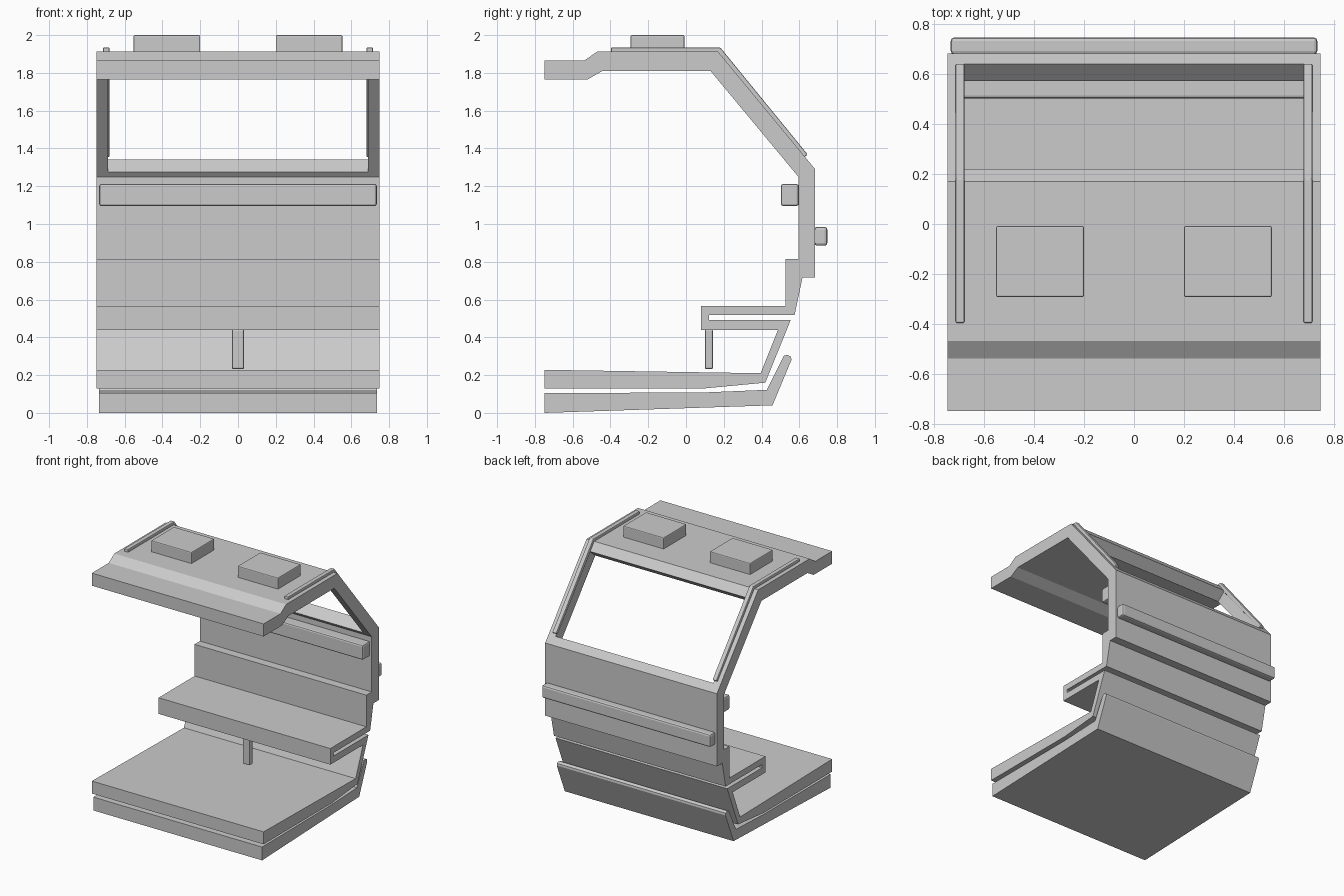
import bpy
import bmesh

if "Cube" in bpy.data.objects:
    bpy.data.objects.remove(bpy.data.objects["Cube"], do_unlink=True)

# One plain grey material
GREY = (0.6, 0.6, 0.6, 1.0)
grey = bpy.data.materials.new("light_grey")
grey.use_nodes = True
grey.diffuse_color = GREY
grey.node_tree.nodes["Principled BSDF"].inputs["Base Color"].default_value = GREY


def prism(name, profile, x0, x1, bevel=0.0, segments=2):
    """Extrude a side profile of (y, z) points from x0 to x1."""
    bm = bmesh.new()
    face = bm.faces.new([bm.verts.new((x0, y, z)) for y, z in profile])
    moved = bmesh.ops.extrude_face_region(bm, geom=[face])["geom"]
    verts = [v for v in moved if isinstance(v, bmesh.types.BMVert)]
    bmesh.ops.translate(bm, verts=verts, vec=(x1 - x0, 0, 0))
    bmesh.ops.recalc_face_normals(bm, faces=bm.faces)
    if bevel:
        bmesh.ops.bevel(bm, geom=bm.edges[:], offset=bevel, segments=segments,
                        profile=0.5, affect='EDGES', clamp_overlap=True)
    mesh = bpy.data.meshes.new(name)
    bm.to_mesh(mesh)
    bm.free()
    mesh.materials.append(grey)
    obj = bpy.data.objects.new(name, mesh)
    bpy.context.collection.objects.link(obj)
    return obj


def box(name, x, y, z, bevel):
    """Bevelled box from its (min, max) ranges."""
    outline = [(y[0], z[0]), (y[1], z[0]), (y[1], z[1]), (y[0], z[1])]
    return prism(name, outline, x[0], x[1], bevel)


HALF = 0.748   # half width of the shell
INSET = 0.735  # half width of the bars and underside

# Shell: roof, sloped window wall, back, bench and floor in one folded profile
shell = prism("shell", [
    (-0.75, 1.865), (-0.54, 1.865), (-0.47, 1.912), (0.17, 1.912),
    (0.684, 1.29), (0.684, 0.718), (0.617, 0.718), (0.575, 0.518),
    (0.122, 0.518), (0.122, 0.493), (0.555, 0.493), (0.42, 0.16),
    (0.10, 0.13), (-0.75, 0.13), (-0.75, 0.228), (0.395, 0.21),
    (0.487, 0.44), (0.08, 0.44), (0.08, 0.567), (0.528, 0.567),
    (0.528, 0.816), (0.595, 0.816), (0.595, 1.25), (0.13, 1.81),
    (-0.443, 1.81), (-0.52, 1.766), (-0.75, 1.766)], -HALF, HALF)

# Window opening cut square through the slope
cutter = prism("window_cutter", [
    (0.518, 1.22), (0.72, 1.42), (0.30, 1.917), (0.09, 1.742)], -0.687, 0.687)
cutter.hide_render = True
cut = shell.modifiers.new("window", 'BOOLEAN')
cut.operation = 'DIFFERENCE'
cut.solver = 'EXACT'
cut.object = cutter
bpy.context.view_layer.objects.active = shell
bpy.ops.object.modifier_apply(modifier="window")
bpy.data.objects.remove(cutter, do_unlink=True)

# Underside skid plate with a rounded, upturned tail
prism("underside_plate", [
    (-0.75, 0.0), (0.458, 0.04), (0.558, 0.28), (0.556, 0.297),
    (0.535, 0.308), (0.518, 0.302), (0.428, 0.122), (0.09, 0.108),
    (-0.75, 0.105)], -INSET, INSET)

# Bars on the inside and outside of the back wall
box("inner_back_bar", (-INSET, INSET), (0.503, 0.597), (1.095, 1.212), 0.012)
box("outer_back_bar", (-INSET, INSET), (0.68, 0.748), (0.885, 0.985), 0.014)

# Bench support leg
box("bench_leg", (-0.032, 0.032), (0.1, 0.143), (0.232, 0.442), 0.008)

# Roof boxes and bent roof rails on both sides
for side, s in (("left", 1), ("right", -1)):
    box(side + "_roof_box", sorted((s * 0.2, s * 0.553)),
        (-0.293, -0.008), (1.9, 2.0), 0.007)
    prism(side + "_roof_rail", [
        (-0.397, 1.905), (0.163, 1.905), (0.622, 1.352), (0.645, 1.367),
        (0.182, 1.934), (-0.397, 1.934)], *sorted((s * 0.68, s * 0.715)), 0.006)
